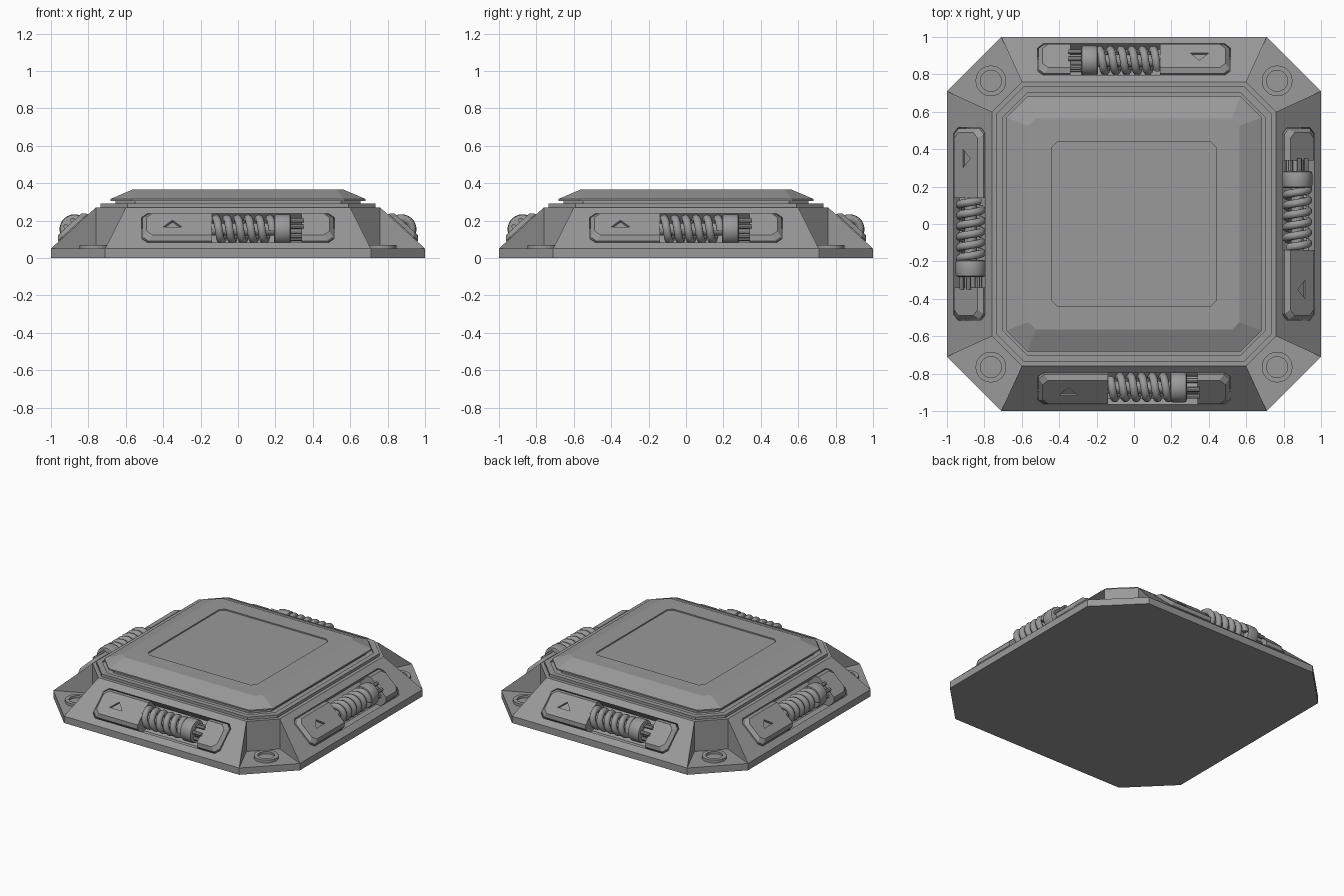
import bpy, bmesh, math
from math import sin, cos, pi
from mathutils import Matrix, Vector

if "Cube" in bpy.data.objects:
    bpy.data.objects.remove(bpy.data.objects["Cube"])

grey = bpy.data.materials.new("plain_grey")
grey.use_nodes = True
grey.diffuse_color = (0.32, 0.32, 0.32, 1)
grey.node_tree.nodes["Principled BSDF"].inputs["Base Color"].default_value = (0.32, 0.32, 0.32, 1)


def activate(obj):
    bpy.ops.object.select_all(action='DESELECT')
    obj.select_set(True)
    bpy.context.view_layer.objects.active = obj


def loft(name, rings, matrix=Matrix(), smooth=False):
    """Closed skin through a list of equal-length point rings."""
    bm = bmesh.new()
    loops = [[bm.verts.new(p) for p in ring] for ring in rings]
    n = len(loops[0])
    for a, b in zip(loops, loops[1:]):
        for i in range(n):
            j = (i + 1) % n
            bm.faces.new((a[i], a[j], b[j], b[i]))
    bm.faces.new(loops[0][::-1])
    bm.faces.new(loops[-1])
    bmesh.ops.remove_doubles(bm, verts=bm.verts[:], dist=1e-5)
    bmesh.ops.transform(bm, matrix=matrix, verts=bm.verts[:])
    bmesh.ops.recalc_face_normals(bm, faces=bm.faces[:])
    mesh = bpy.data.meshes.new(name)
    bm.to_mesh(mesh)
    bm.free()
    mesh.materials.append(grey)
    obj = bpy.data.objects.new(name, mesh)
    bpy.context.scene.collection.objects.link(obj)
    if smooth:
        activate(obj)
        bpy.ops.object.shade_smooth_by_angle(angle=math.radians(40))
    return obj


def cut(obj, cutter):
    cutter.hide_render = True
    mod = obj.modifiers.new("cut", 'BOOLEAN')
    mod.operation = 'DIFFERENCE'
    mod.solver = 'EXACT'
    mod.object = cutter
    activate(obj)
    bpy.ops.object.modifier_apply(modifier=mod.name)
    bpy.data.objects.remove(cutter)


def quarter_turns(points, z):
    """Repeat one corner's points around the four corners."""
    return [Matrix.Rotation(k * pi / 2, 3, 'Z') @ Vector((x, y, z))
            for k in range(4) for x, y in points]


def octagon(half, corner, z):
    return quarter_turns([(corner, -half), (half, -corner)], z)


def circle_z(r, z, n=32):
    return [(r * cos(2 * pi * i / n), r * sin(2 * pi * i / n), z) for i in range(n)]


def circle_x(r, x, n=28):
    return [(x, r * cos(2 * pi * i / n), r * sin(2 * pi * i / n)) for i in range(n)]


def block_ring(inner, outer, half, corner, inset, z):
    """Rectangle with its two outer corners cut."""
    s = 1 if outer > inner else -1
    o, h, c = outer - s * inset, half - inset, corner
    return [(inner, -h, z), (inner, h, z), (o - s * c, h, z), (o, h - c, z),
            (o, c - h, z), (o - s * c, -h, z)]


# Base plate and sloped body with open corners
loft("base_plate", [octagon(1, 0.71, 0), octagon(1, 0.71, 0.05)])
foot = [(0.71, -1), (0.6, -0.76), (0.76, -0.6), (1, -0.71)]
brow = [(0.6, -0.76), (0.6, -0.76), (0.76, -0.6), (0.76, -0.6)]
body = loft("sloped_body", [quarter_turns(foot, 0.05), quarter_turns(brow, 0.27)])

# Stepped collar with a groove, and the bevelled cover with a sunken panel
loft("collar", [octagon(0.735, 0.59, 0.265), octagon(0.735, 0.59, 0.29),
                octagon(0.70, 0.57, 0.29), octagon(0.70, 0.57, 0.278)])
loft("cover", [octagon(0.655, 0.55, 0.275), octagon(0.655, 0.55, 0.305),
               octagon(0.683, 0.57, 0.305), octagon(0.683, 0.57, 0.315),
               octagon(0.565, 0.525, 0.365), octagon(0.44, 0.41, 0.365),
               octagon(0.44, 0.41, 0.356)])

# Local frame of a sloped side: x along it, y up the slope, z outward
slope = Matrix.Translation((0, -0.88, 0.16)) @ Matrix.Rotation(math.atan2(0.22, 0.24), 4, 'X')
sides = ["front", "left", "back", "right"]

for k, side in enumerate(sides):
    turn = Matrix.Rotation(k * pi / 2, 4, 'Z')
    m = turn @ slope

    # Slot in the slope
    e, h, c = 0.515, 0.114, 0.03
    outline = [(-e, c - h), (c - e, -h), (e - c, -h), (e, c - h),
               (e, h - c), (e - c, h), (c - e, h), (-e, h - c)]
    cut(body, loft("slot_cutter", [[(x, y, z) for x, y in outline] for z in (-0.08, 0.1)], m))

    # Long block with an arrow recess, and short end block
    for name, inner, outer in (("long_block", -0.14, -0.51), ("short_block", 0.34, 0.51)):
        block = loft(side + "_" + name,
                     [block_ring(inner, outer, 0.107, 0.03, i, z)
                      for i, z in ((0, -0.085), (0, 0.005), (0.022, 0.028))], m)
        if name == "long_block":
            arrow = [(-0.4, -0.022), (-0.3, -0.022), (-0.35, 0.032)]
            cut(block, loft("arrow_cutter", [[(x, y, z) for x, y in arrow] for z in (0.013, 0.05)], m))

    # Spring wound round a rod
    mc = m @ Matrix.Translation((0, 0, -0.01))
    turns, steps, wire = 5.4, 110, 0.022
    coil = []
    for i in range(steps + 1):
        t = 2 * pi * turns * i / steps
        x = -0.125 + 0.31 * i / steps
        ring = []
        for j in range(10):
            p = 2 * pi * j / 10
            r = 0.058 + wire * cos(p)
            ring.append((x + wire * sin(p), r * cos(t), r * sin(t)))
        coil.append(ring)
    loft(side + "_spring", coil, mc, True)
    loft(side + "_rod", [circle_x(0.033, -0.15), circle_x(0.033, 0.35)], mc, True)

    # Rounded spring cap and the prongs behind it
    loft(side + "_spring_cap", [circle_x(r, x) for r, x in
                                ((0.066, 0.193), (0.077, 0.197), (0.081, 0.208),
                                 (0.081, 0.268), (0.077, 0.279), (0.066, 0.283))], mc, True)
    for i in range(6):
        a = 2 * pi * i / 6
        mp = mc @ Matrix.Translation((0, 0.05 * cos(a), 0.05 * sin(a)))
        loft(f"{side}_prong_{i + 1}", [circle_x(0.013, 0.27, 8), circle_x(0.013, 0.35, 8)], mp, True)

    # Screw ring in the open corner
    loft(f"corner_ring_{k + 1}", [circle_z(r, z) for r, z in
                                  ((0.082, 0.045), (0.082, 0.07), (0.056, 0.07), (0.056, 0.053))],
         turn @ Matrix.Translation((0.765, -0.765, 0)), True)
